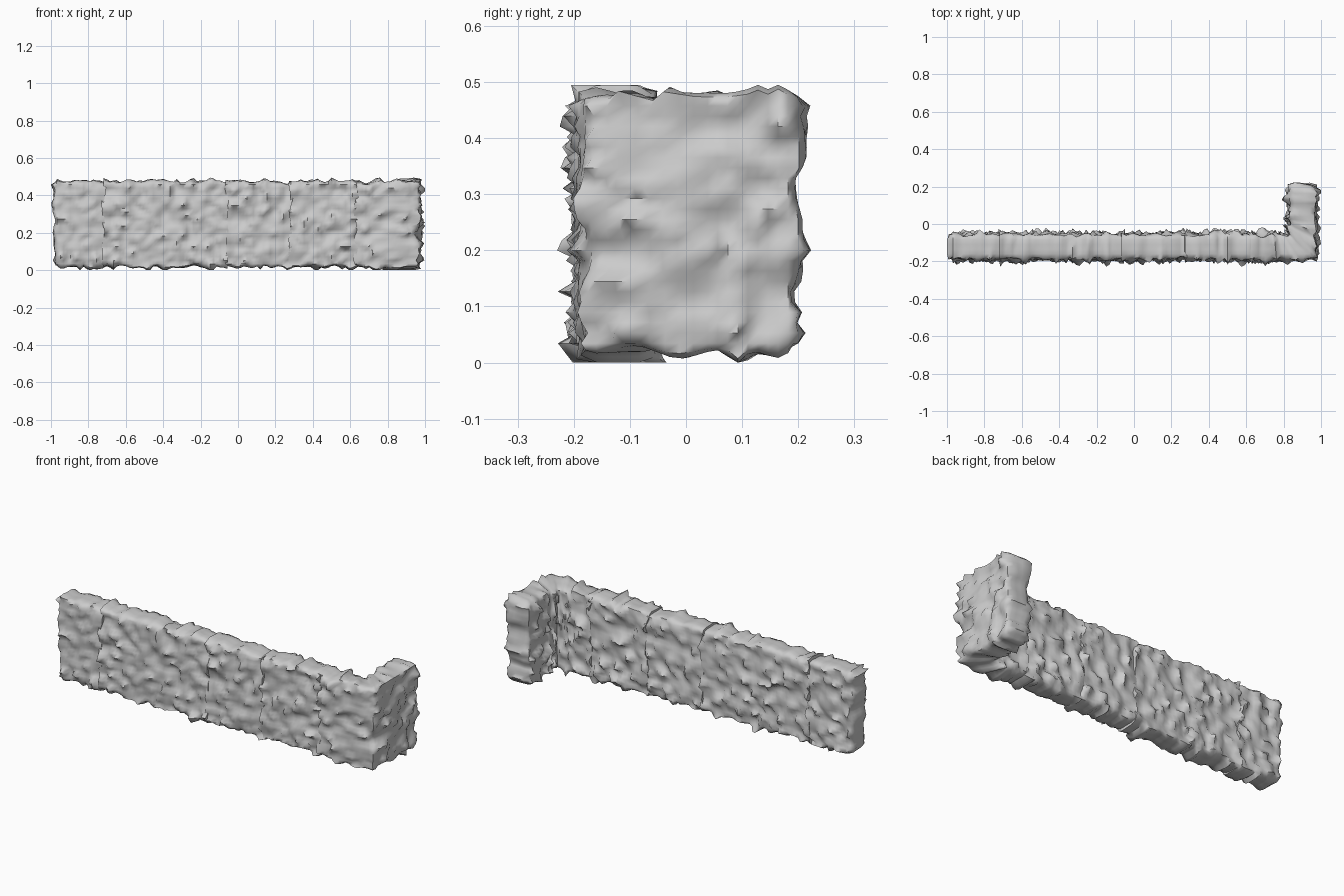
import bpy, bmesh, math
from mathutils import Vector, noise

if "Cube" in bpy.data.objects:
    bpy.data.objects.remove(bpy.data.objects["Cube"])

CORNER = Vector((0.9, -0.122, 0))     # centreline corner of the L
HALF, Z0, Z1 = 0.063, 0.016, 0.476    # half thickness, bottom, top
FAN = 0.16                            # length over which the mitre fans out


def bend(s, t, z):
    """Map straight wall coordinates onto the L-shaped path."""
    d = s - CORNER.x
    k = max(0.0, 1 - abs(d) / FAN)
    if d <= 0:
        return Vector((s - k * t, CORNER.y + t, z))
    t *= 1.08
    return Vector((CORNER.x - t, CORNER.y + d + k * t, z))


def bump(s, t, z, seed):
    """Rough stone relief with occasional pointed chips."""
    n = noise.noise(Vector((s * 15 + seed, t * 15, z * 13)))
    m = noise.noise(Vector((s * 27 + seed, t * 20, z * 27 + 5)))
    chip = max(0.0, m - 0.22) * 0.055
    return 0.021 * n + 0.010 * m + chip


def wall_section(name, s0, s1, seed, free_start, free_end):
    ns, nt, nz = max(4, round((s1 - s0) / 0.018)), 5, 25
    bm = bmesh.new()
    verts = {}

    def vert(i, j, k):
        if (i, j, k) in verts:
            return verts[i, j, k]
        s = s0 + (s1 - s0) * i / ns
        t = -HALF + 2 * HALF * j / nt
        z = Z0 + (Z1 - Z0) * k / nz
        sign = lambda a, n: -1 if a == 0 else (1 if a == n else 0)
        ds, dt, dz = sign(i, ns), sign(j, nt), sign(k, nz)
        # joints stay ragged but tightly fitted, free ends get full relief
        joint = (i == 0 and not free_start) or (i == ns and not free_end)
        if joint:
            s += 0.02 * noise.noise(Vector((round(s, 1), 0, z * 12))) + ds * 0.006
            ds = 0
        n = Vector((ds, dt, dz))
        # edges are rounded off, caps carry ridges running across the thickness
        edges = abs(ds) + abs(dt) + abs(dz)
        inset = 0.009 * (edges - 1) if edges > 1 else 0
        across = t * 0.2 if (dz or ds) else t
        amount = bump(s, across, z, seed) - inset
        if n.length:
            n.normalize()
        p = bend(s + n.x * amount, t + n.y * amount, z + n.z * amount)
        p.x = max(-1, min(1, p.x))
        p.z = max(0, min(0.495, p.z))
        verts[i, j, k] = bm.verts.new(p)
        return verts[i, j, k]

    def side(na, nb, place):
        for a in range(na):
            for b in range(nb):
                bm.faces.new([vert(*place(a + x, b + y))
                              for x, y in ((0, 0), (1, 0), (1, 1), (0, 1))])

    for e in (0, 1):
        side(ns, nz, lambda a, b: (a, e * nt, b))
        side(ns, nt, lambda a, b: (a, b, e * nz))
        side(nt, nz, lambda a, b: (e * ns, a, b))
    bmesh.ops.recalc_face_normals(bm, faces=bm.faces)
    me = bpy.data.meshes.new(name)
    bm.to_mesh(me)
    bm.free()
    ob = bpy.data.objects.new(name, me)
    bpy.context.collection.objects.link(ob)
    bpy.ops.object.select_all(action='DESELECT')
    ob.select_set(True)
    bpy.context.view_layer.objects.active = ob
    bpy.ops.object.shade_smooth_by_angle(angle=math.radians(60))


# Stone sections from the left end, round the corner, to the short leg's end
joints = [-0.985, -0.72, -0.06, 0.28, 0.63, 1.222]
names = ["wall_left_end", "wall_long_section", "wall_middle", "wall_right", "wall_corner_and_leg"]
for i, name in enumerate(names):
    wall_section(name, joints[i], joints[i + 1], 17.3 * i, i == 0, i == len(names) - 1)
